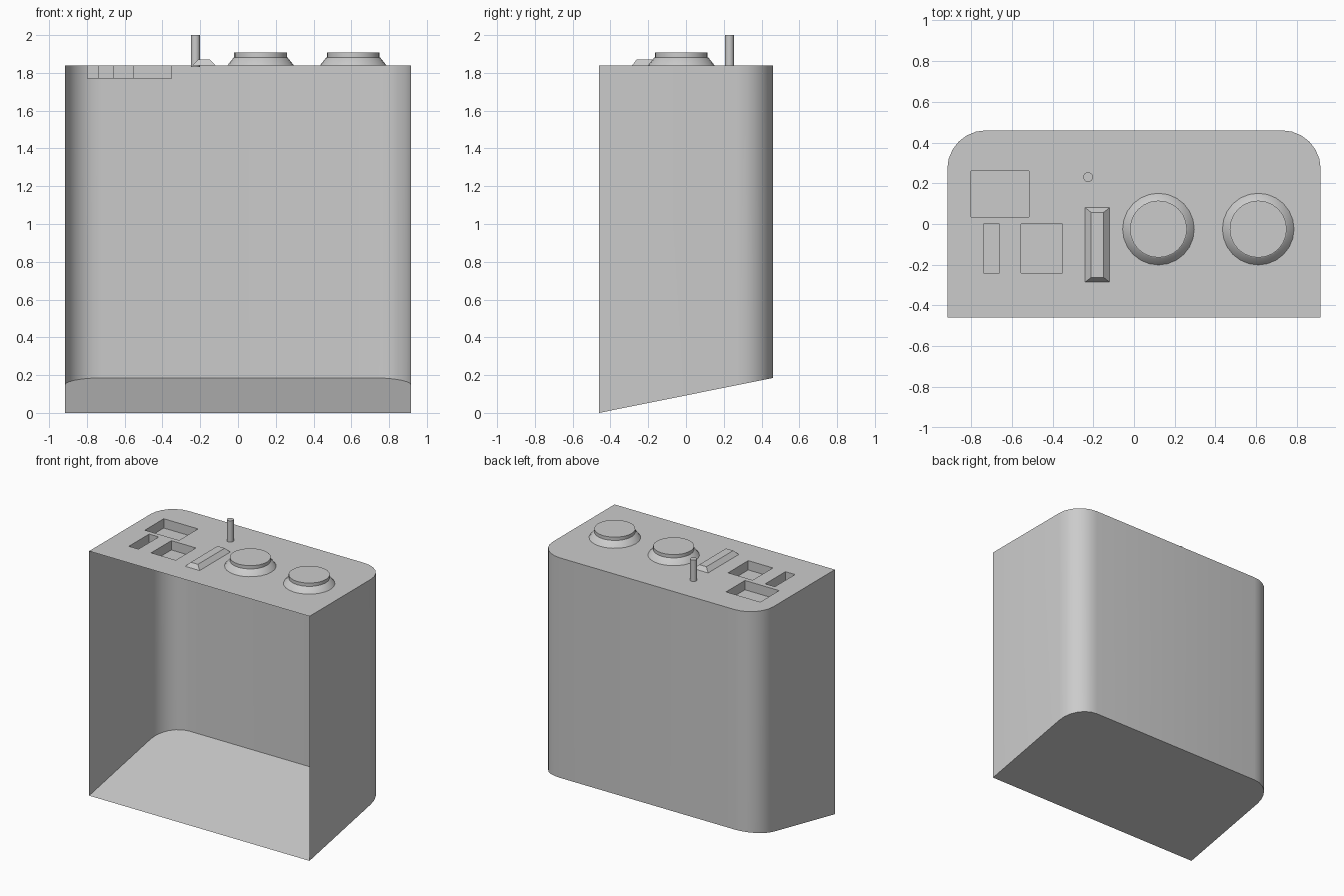
import bpy, bmesh, math

if "Cube" in bpy.data.objects:
    bpy.data.objects.remove(bpy.data.objects["Cube"])

TOP = 1.84


def make(name, bm, smooth=True):
    bmesh.ops.recalc_face_normals(bm, faces=bm.faces)
    me = bpy.data.meshes.new(name)
    bm.to_mesh(me)
    bm.free()
    ob = bpy.data.objects.new(name, me)
    bpy.context.collection.objects.link(ob)
    bpy.ops.object.select_all(action='DESELECT')
    ob.select_set(True)
    bpy.context.view_layer.objects.active = ob
    if smooth:
        bpy.ops.object.shade_smooth_by_angle(angle=math.radians(30))
    return ob


def loft(bm, rings):
    """Bridge equal-length rings of points and cap both ends."""
    vs = [[bm.verts.new(p) for p in r] for r in rings]
    n = len(vs[0])
    for a, b in zip(vs, vs[1:]):
        for i in range(n):
            j = (i + 1) % n
            bm.faces.new((a[i], a[j], b[j], b[i]))
    bm.faces.new(vs[0][::-1])
    bm.faces.new(vs[-1])


def rect(x0, x1, y0, y1, z):
    return [(x0, y0, z), (x1, y0, z), (x1, y1, z), (x0, y1, z)]


def circle(cx, cy, r, z, n):
    return [(cx + r * math.cos(2 * math.pi * i / n),
             cy + r * math.sin(2 * math.pi * i / n), z) for i in range(n)]


# Housing outline: square front corners, rounded back corners
W, D, R, SEG = 0.917, 0.46, 0.19, 6
right = [(W, -D)] + [(W - R + R * math.cos(a), D - R + R * math.sin(a))
                     for a in (math.pi / 2 * i / SEG for i in range(SEG + 1))]
outline = right + [(-x, y) for x, y in reversed(right)]
bm = bmesh.new()
loft(bm, [[(x, y, 0.185 * (y + D) / (2 * D)) for x, y in outline],
          [(x, y, TOP) for x, y in outline]])
housing = make("housing", bm, False)

# Three recessed pockets in the top
bm = bmesh.new()
for box in [(-0.80, -0.515, 0.035, 0.26),
            (-0.74, -0.66, -0.24, 0.0),
            (-0.555, -0.35, -0.24, 0.0)]:
    loft(bm, [rect(*box, 1.77), rect(*box, 1.95)])
cutter = make("pocket_cutter", bm, False)
cutter.hide_render = True
bpy.context.view_layer.objects.active = housing
mod = housing.modifiers.new("pockets", 'BOOLEAN')
mod.operation = 'DIFFERENCE'
mod.solver = 'EXACT'
mod.object = cutter
bpy.ops.object.modifier_apply(modifier=mod.name)
bpy.data.objects.remove(cutter)

# Open the front of the housing
bm = bmesh.new()
bm.from_mesh(housing.data)
front = [f for f in bm.faces if all(v.co.y < -D + 0.001 for v in f.verts)]
bmesh.ops.delete(bm, geom=front, context='FACES')
bm.to_mesh(housing.data)
bm.free()
housing.select_set(True)
bpy.ops.object.shade_smooth_by_angle(angle=math.radians(30))

# Two round knobs with conical skirts
for side, cx in (("left", 0.12), ("right", 0.61)):
    bm = bmesh.new()
    loft(bm, [circle(cx, -0.025, r, z, 24) for r, z in
              ((0.176, TOP), (0.144, 1.88), (0.140, 1.882), (0.140, 1.907))])
    make("knob_" + side, bm)

# Bevelled rocker bar
bm = bmesh.new()
loft(bm, [rect(-0.24, -0.12, -0.285, 0.08, TOP),
          rect(-0.21, -0.15, -0.262, 0.057, 1.87)])
make("rocker_bar", bm, False)

# Antenna pin
bm = bmesh.new()
loft(bm, [circle(-0.225, 0.23, 0.024, z, 16) for z in (1.83, 2.0)])
make("antenna_pin", bm)
